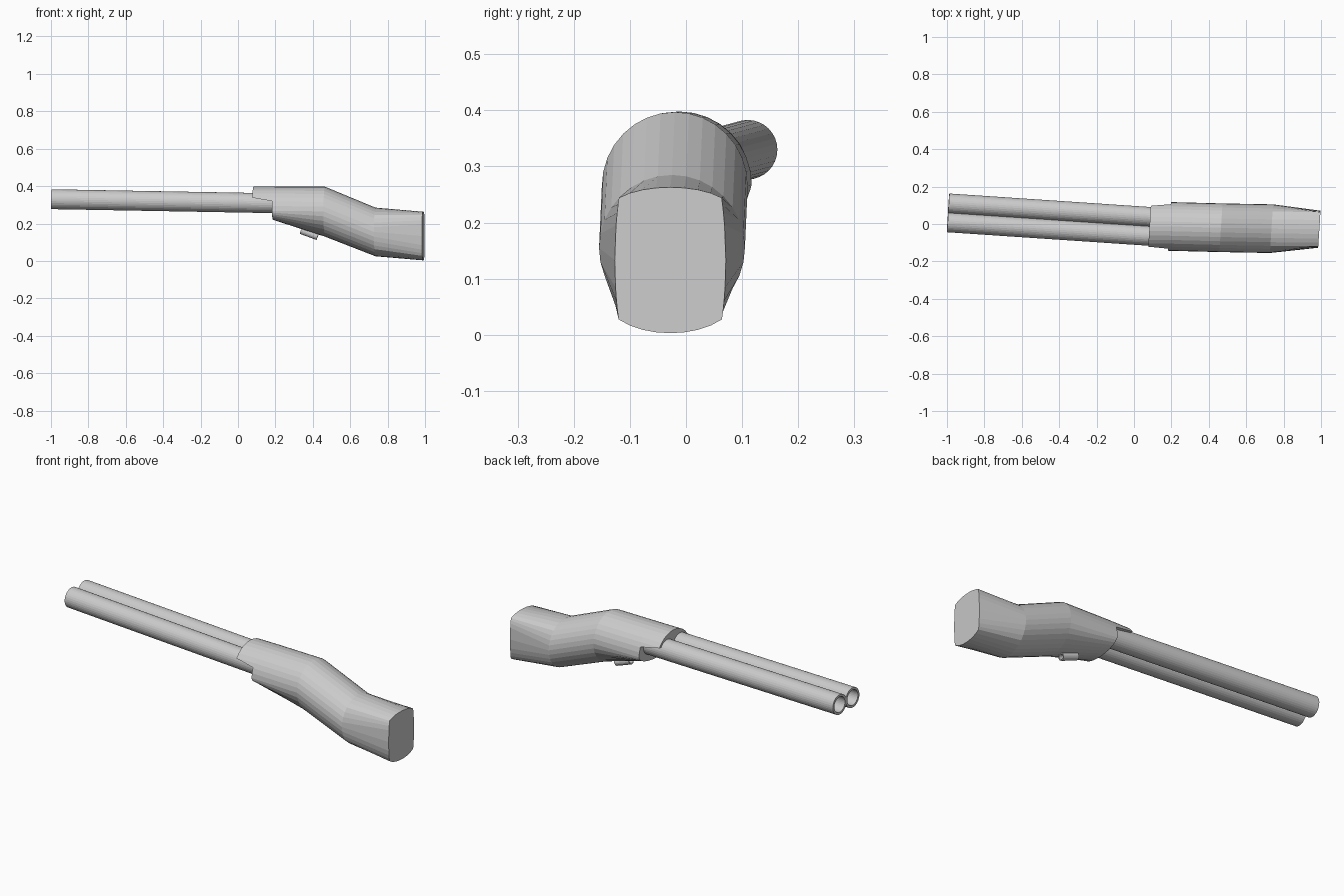
import bpy, bmesh
from math import sin, cos, pi
from mathutils import Vector

if "Cube" in bpy.data.objects:
    bpy.data.objects.remove(bpy.data.objects["Cube"])

SIDES = 32
YAW = 0.064   # the whole model is turned slightly about z


def finish(name, bm):
    bmesh.ops.recalc_face_normals(bm, faces=bm.faces)
    mesh = bpy.data.meshes.new(name)
    bm.to_mesh(mesh)
    bm.free()
    obj = bpy.data.objects.new(name, mesh)
    bpy.context.collection.objects.link(obj)
    return obj


def bridge(bm, a, b):
    n = len(a)
    for i in range(n):
        j = (i + 1) % n
        bm.faces.new((a[i], a[j], b[j], b[i]))


def loft(name, rings):
    """Closed skin through equally sized rings of points."""
    bm = bmesh.new()
    loops = [[bm.verts.new(p) for p in ring] for ring in rings]
    for a, b in zip(loops, loops[1:]):
        bridge(bm, a, b)
    bm.faces.new(loops[0])
    bm.faces.new(loops[-1])
    return finish(name, bm)


def section(x, yc, zc, up, down, flat=False):
    ring = []
    for i in range(SIDES):
        t = 2 * pi * i / SIDES
        c, s = cos(t), sin(t)
        y, z = 0.13 * c, (up if s > 0 else down) * s
        if flat:   # butt end: flattened sides, rounded top and bottom
            sign = 1 if s > 0 else -1
            z = 0.13 * sign * abs(s) ** (0.45 if s > 0 else 0.6)
            if abs(s) < 1e-6:
                z = 0
            lim = 0.099 - 0.6 * z * z
            y = max(-lim, min(lim, y))
        ring.append((x + YAW * y, yc + y, zc + z))
    return ring


# Stock: bent round body with a flattened butt
stock = loft("stock", [
    section(0.083, -0.012, 0.268, 0.130, 0.050),
    section(0.193, -0.013, 0.268, 0.130, 0.050),
    section(0.465, -0.020, 0.265, 0.132, 0.135),
    section(0.735, -0.025, 0.155, 0.130, 0.130),
    section(0.991, -0.028, 0.133, 0.130, 0.130, True),
])

# Step under the front of the stock, leaving a lip above the barrels
profile = [(-0.2, 0.0), (0.19, 0.0), (0.19, 0.32), (-0.2, 0.386)]
cutter = loft("lip_cutter", [[(x + YAW * y, y, z) for x, z in profile]
                             for y in (-0.4, 0.4)])
cutter.hide_render = True
cutter.hide_viewport = True
cut = stock.modifiers.new("lip", 'BOOLEAN')
cut.operation = 'DIFFERENCE'
cut.solver = 'EXACT'
cut.object = cutter


def circle(centre, axis, r, n):
    side = axis.cross(Vector((0, 0, 1))).normalized()
    up = side.cross(axis).normalized()
    return [centre + side * (r * cos(2 * pi * i / n)) + up * (r * sin(2 * pi * i / n))
            for i in range(n)]


def tube(name, start, end, outer, inner, n=SIDES):
    """Open pipe with wall thickness."""
    start, end = Vector(start), Vector(end)
    axis = (end - start).normalized()
    bm = bmesh.new()
    loops = [[bm.verts.new(p) for p in circle(c, axis, r, n)]
             for c, r in ((start, outer), (end, outer), (end, inner), (start, inner))]
    for k in range(4):
        bridge(bm, loops[k], loops[(k + 1) % 4])
    return finish(name, bm)


# Twin barrels
for label, y0, dx in (("left", 0.110, 0.003), ("right", 0.009, -0.003)):
    length = 1.25
    tube("barrel_" + label, (-0.994 + dx, y0, 0.330),
         (-0.994 + dx + length, y0 - 0.067 * length, 0.330 - 0.018 * length),
         0.053, 0.041)

# Small trigger piece under the stock
tube("trigger", (0.337, -0.015, 0.163), (0.426, -0.020, 0.130), 0.019, 0.013, 16)
